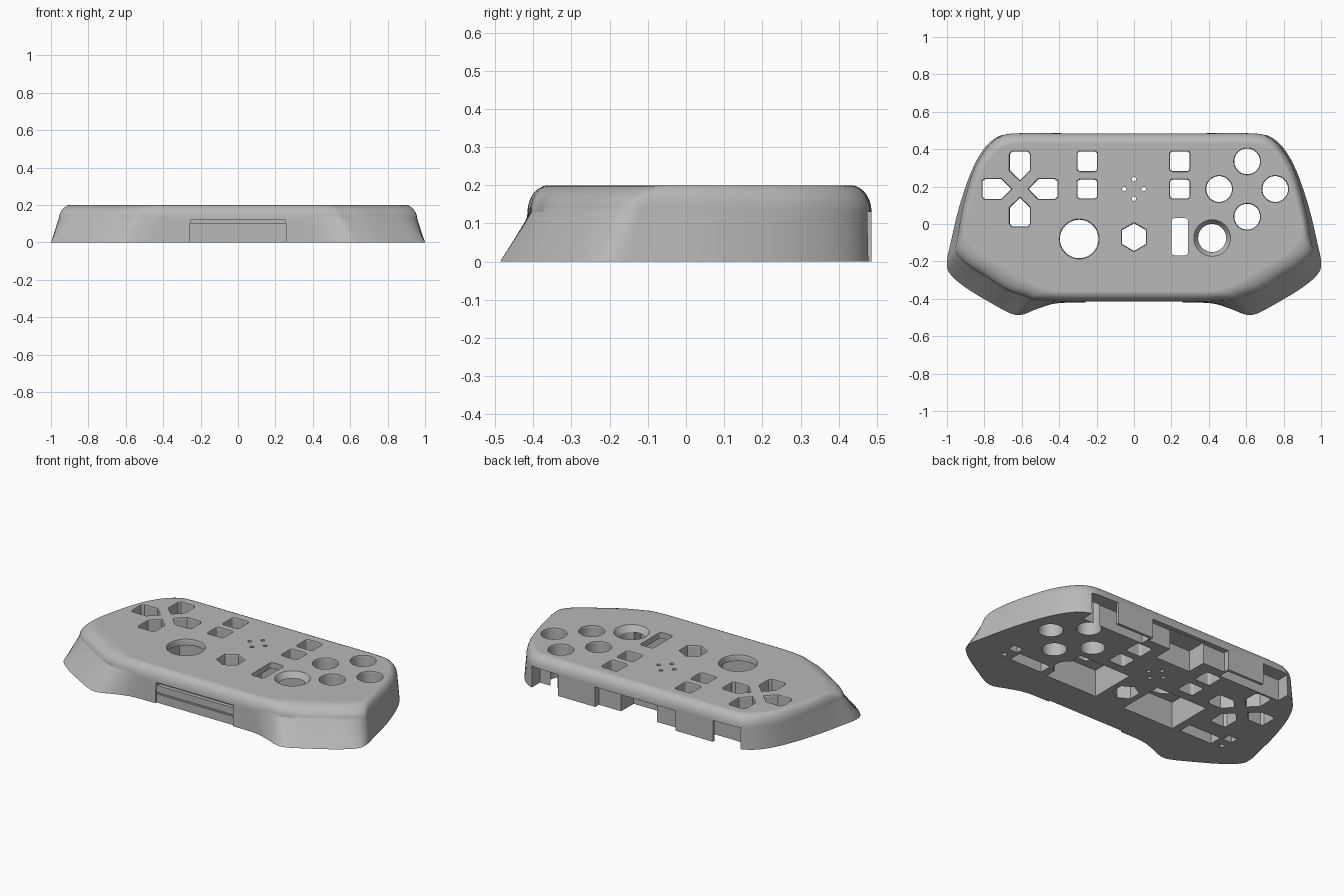
import bpy, bmesh, math
from mathutils import Vector

cube = bpy.data.objects.get("Cube")
if cube:
    bpy.data.objects.remove(cube)

HEIGHT, SHOULDER = 0.2, 0.13

grey = bpy.data.materials.new("matte_grey")
grey.use_nodes = True
grey.diffuse_color = (0.48, 0.48, 0.48, 1)
grey.node_tree.nodes["Principled BSDF"].inputs["Base Color"].default_value = grey.diffuse_color

# Half outline from back centre to front centre: foot x, y, shoulder x, y, top x, y
OUTLINE = [
    (0, .485, 0, .485, 0, .43),
    (.35, .485, .35, .485, .35, .43),
    (.62, .485, .62, .485, .6, .43),
    (.72, .47, .715, .468, .69, .415),
    (.8, .405, .79, .4, .76, .36),
    (.87, .28, .86, .28, .825, .25),
    (.935, .09, .915, .09, .88, .07),
    (.98, -.1, .945, -.08, .9, -.04),
    (1, -.2, .955, -.15, .87, -.1),
    (.985, -.265, .9, -.215, .8, -.165),
    (.9, -.34, .8, -.28, .7, -.225),
    (.76, -.425, .68, -.355, .58, -.295),
    (.66, -.478, .58, -.39, .5, -.335),
    (.6, -.485, .54, -.405, .46, -.35),
    (.52, -.455, .46, -.41, .4, -.36),
    (.42, -.425, .38, -.415, .34, -.36),
    (.28, -.42, .26, -.415, .25, -.36),
    (0, -.42, 0, -.415, 0, -.36),
]


def smooth_loop(column, steps=4):
    """Mirror one outline and run a smooth closed curve through it."""
    half = [Vector(row[column:column + 2]) for row in OUTLINE]
    pts = half + [Vector((-p.x, p.y)) for p in half[-2:0:-1]]
    loop = []
    for i in range(len(pts)):
        a, b, c, d = (pts[(i + k) % len(pts)] for k in (-1, 0, 1, 2))
        for s in range(steps):
            t = s / steps
            loop.append(b + 0.5 * t * (c - a + t * (2 * a - 5 * b + 4 * c - d
                                                    + t * (3 * b - a - 3 * c + d))))
    return loop


def loft(name, rings):
    """Closed solid through rings of (points, z), listed from low to high."""
    bm = bmesh.new()
    rows = [[bm.verts.new((p[0], p[1], z)) for p in pts] for pts, z in rings]
    for low, high in zip(rows, rows[1:]):
        for i in range(len(low)):
            j = (i + 1) % len(low)
            bm.faces.new((low[i], low[j], high[j], high[i]))
    bm.faces.new(rows[0])
    bm.faces.new(rows[-1])
    bmesh.ops.recalc_face_normals(bm, faces=bm.faces)
    mesh = bpy.data.meshes.new(name)
    bm.to_mesh(mesh)
    bm.free()
    ob = bpy.data.objects.new(name, mesh)
    bpy.context.collection.objects.link(ob)
    mesh.materials.append(grey)
    return ob


# Shell body: leaning walls with a rounded shoulder
foot, shoulder, top = (smooth_loop(c) for c in (0, 2, 4))
rings = [(foot, 0)]
for k in range(8):
    a = math.pi / 2 * k / 7
    ring = [m.lerp(t, 1 - math.cos(a)) for m, t in zip(shoulder, top)]
    rings.append((ring, SHOULDER + (HEIGHT - SHOULDER) * math.sin(a)))
shell = loft("controller_shell", rings)

cutters = []


def cut(rings):
    ob = loft("cutter", rings)
    ob.hide_render = True
    cutters.append(ob)


def box(x0, x1, y0, y1, z1, z0=-0.1):
    pts = [(x0, y0), (x1, y0), (x1, y1), (x0, y1)]
    cut([(pts, z0), (pts, z1)])


def both_sides(x0, x1, y0, y1, z1):
    box(x0, x1, y0, y1, z1)
    box(-x1, -x0, y0, y1, z1)


def grown(pts, factor):
    mid = sum(pts, Vector((0, 0))) / len(pts)
    return [mid + (p - mid) * factor for p in pts]


def hole(pts, rim=1.06):
    """Through hole with a small chamfer at the top edge."""
    pts = [Vector(p) for p in pts]
    cut([(pts, -0.1), (pts, HEIGHT - 0.01),
         (grown(pts, rim), HEIGHT), (grown(pts, rim), HEIGHT + 0.1)])


def circle(x, y, r, n=40):
    return [(x + r * math.sin(math.tau * i / n), y + r * math.cos(math.tau * i / n))
            for i in range(n)]


def rounded(x, y, w, h, r=0.015):
    pts = []
    for q, (sx, sy) in enumerate([(1, 1), (-1, 1), (-1, -1), (1, -1)]):
        for k in range(5):
            a = math.pi / 2 * (q + k / 4)
            pts.append((x + sx * (w / 2 - r) + r * math.cos(a),
                        y + sy * (h / 2 - r) + r * math.sin(a)))
    return pts


# Underside wells around the two sticks and inside the grips
both_sides(.1, .45, -.21, .08, .165)
both_sides(.5, .72, -.2, -.12, .12)
both_sides(.74, .8, -.12, -.07, .1)
for side in (-1, 1):
    c = circle(side * .78, -.18, .015, 12)
    cut([(c, -.1), (c, .1)])

# Back edge: shoulder button openings, cable port, wells behind the thin plates
both_sides(.52, .7, .4, .6, .13)
both_sides(.28, .54, .4, .468, .13)
box(-.27, .27, .45, .6, .12)
box(-.12, .12, .33, .46, .13)

# Front recess with grooves
box(-.26, .26, -.6, -.408, .125)
box(-.255, .255, -.42, -.385, .12, .105)
box(-.255, .255, -.42, -.4, .062, .052)

# Direction pad: four arrow-shaped openings
for quarter in range(4):
    c, s = round(math.cos(quarter * math.pi / 2)), round(math.sin(quarter * math.pi / 2))
    arrow = [(0, .047), (.054, .1), (.054, .185), (.042, .2),
             (-.042, .2), (-.054, .185), (-.054, .1)]
    hole([(-.61 + c * x - s * y, .187 + s * x + c * y) for x, y in arrow])

# Four round face buttons
for dx, dy in [(0, 1), (1, 0), (0, -1), (-1, 0)]:
    hole(circle(.605 + .15 * dx, .187 + .148 * dy, .069), 1.05)
    # Indicator light holes
    hole(circle(.052 * dx, .187 + .052 * dy, .012, 16), 1)

# Small square buttons
for x in (-.25, .245):
    hole(rounded(x, .335, .105, .105))
    hole(rounded(x, .187, .105, .1))

# Stick openings, one with a sloped seat
hole(circle(-.293, -.08, .103), 1.04)
cut([(circle(.418, -.075, .075), -.1), (circle(.418, -.075, .075), .165),
     (circle(.418, -.075, .098), HEIGHT), (circle(.418, -.075, .098), .3)])

# Centre hexagon and slider slot
hole(circle(0, -.07, .074, 6))
hole(rounded(.245, -.068, .088, .2, .018), 1)

# Apply all cuts, then drop the cutters
for cutter in cutters:
    mod = shell.modifiers.new("cut", "BOOLEAN")
    mod.operation, mod.solver, mod.object = "DIFFERENCE", "EXACT", cutter
graph = bpy.context.evaluated_depsgraph_get()
graph.update()
result = bpy.data.meshes.new_from_object(shell.evaluated_get(graph))
shell.modifiers.clear()
shell.data = result
for cutter in cutters:
    bpy.data.objects.remove(cutter)

# Smooth curved walls, keep cut edges crisp
bpy.ops.object.select_all(action="DESELECT")
shell.select_set(True)
bpy.context.view_layer.objects.active = shell
bpy.ops.object.shade_smooth_by_angle(angle=math.radians(30))
weighted = shell.modifiers.new("flat_top_normals", "WEIGHTED_NORMAL")
weighted.keep_sharp = True
